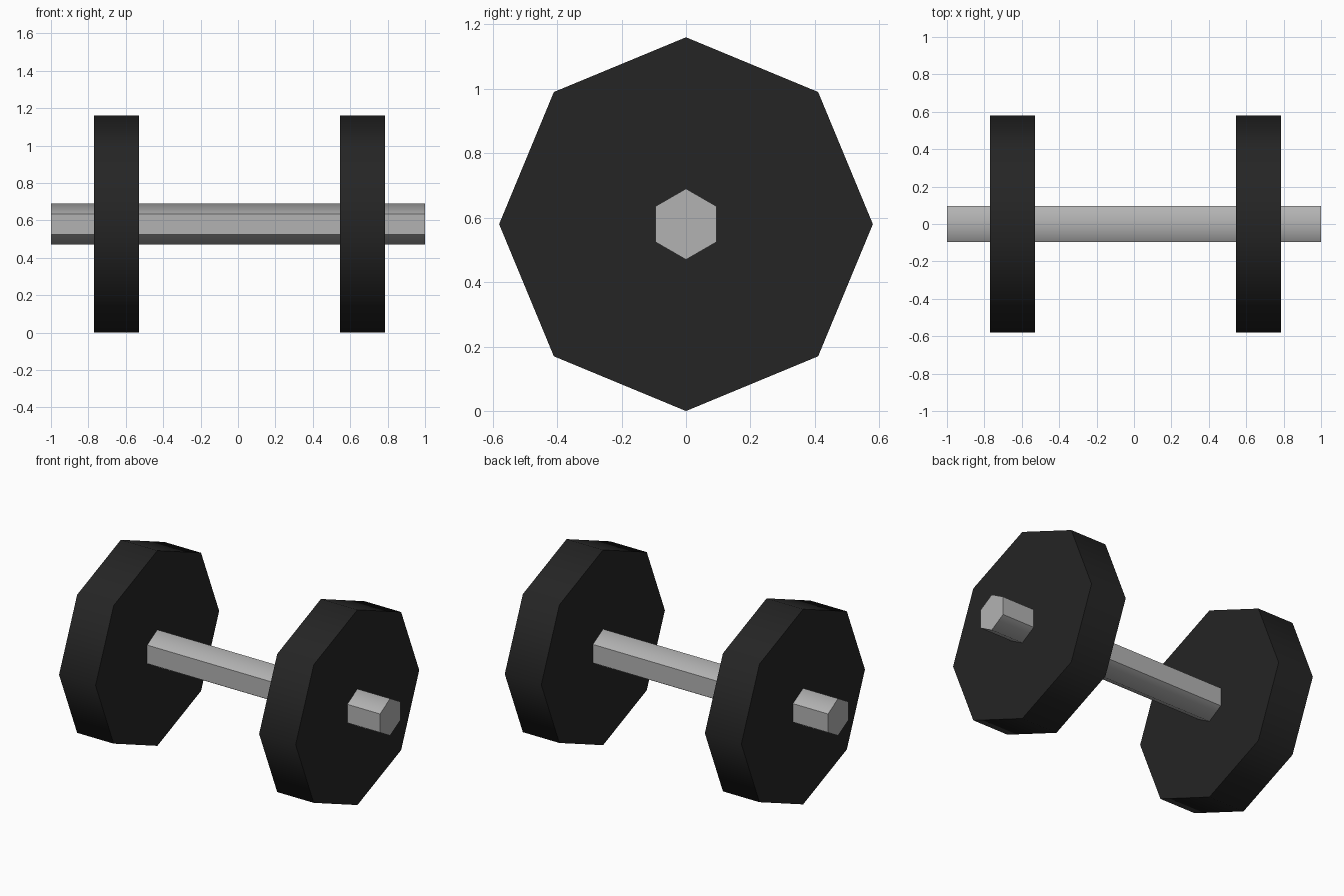
import bpy, bmesh, math
from mathutils import Matrix

if "Cube" in bpy.data.objects:
    bpy.data.objects.remove(bpy.data.objects["Cube"])

CENTRE_Z = 0.58


def material(name, value):
    m = bpy.data.materials.new(name)
    m.diffuse_color = (value, value, value, 1)
    m.use_nodes = True
    m.node_tree.nodes["Principled BSDF"].inputs["Base Color"].default_value = m.diffuse_color
    return m


def prism(name, sides, radius, x0, x1, mat, is_smooth_edge):
    """Closed prism along x with one corner pointing straight up."""
    bm = bmesh.new()
    bmesh.ops.create_cone(bm, cap_ends=True, segments=sides, radius1=radius,
                          radius2=radius, depth=x1 - x0)
    # blender's cone starts with a corner on +y; stand that corner up along z
    bm.transform(Matrix.Rotation(math.pi / 2, 4, 'Y'))
    bm.normal_update()
    top = max(bm.verts, key=lambda v: v.co.z).co
    bm.transform(Matrix.Rotation(math.atan2(top.y, top.z), 4, 'X'))
    if max(v.co.z for v in bm.verts) < radius * 0.999:
        bm.transform(Matrix.Rotation(math.pi / sides, 4, 'X'))
    bm.transform(Matrix.Translation(((x0 + x1) / 2, 0, CENTRE_Z)))
    bmesh.ops.recalc_face_normals(bm, faces=bm.faces)
    for f in bm.faces:
        f.smooth = abs(f.normal.x) < 0.5
    for e in bm.edges:
        a, b = (v.co for v in e.verts)
        lengthwise = abs(a.x - b.x) > 0.01
        e.smooth = lengthwise and is_smooth_edge((a + b) / 2)
    me = bpy.data.meshes.new(name)
    bm.to_mesh(me)
    bm.free()
    me.materials.append(mat)
    ob = bpy.data.objects.new(name, me)
    bpy.context.collection.objects.link(ob)
    return ob


black = material("black iron", 0.018)
steel = material("grey steel", 0.45)

# hexagonal handle bar: soft top and bottom ridges, crisp side faces
prism("handle_bar", 6, 0.11, -1.0, 1.0, steel, lambda c: abs(c.y) < 0.01)

# octagonal weight plates with softened rims
for name, x in (("left_plate", -0.65), ("right_plate", 0.665)):
    prism(name, 8, 0.58, x - 0.12, x + 0.12, black, lambda c: True)
